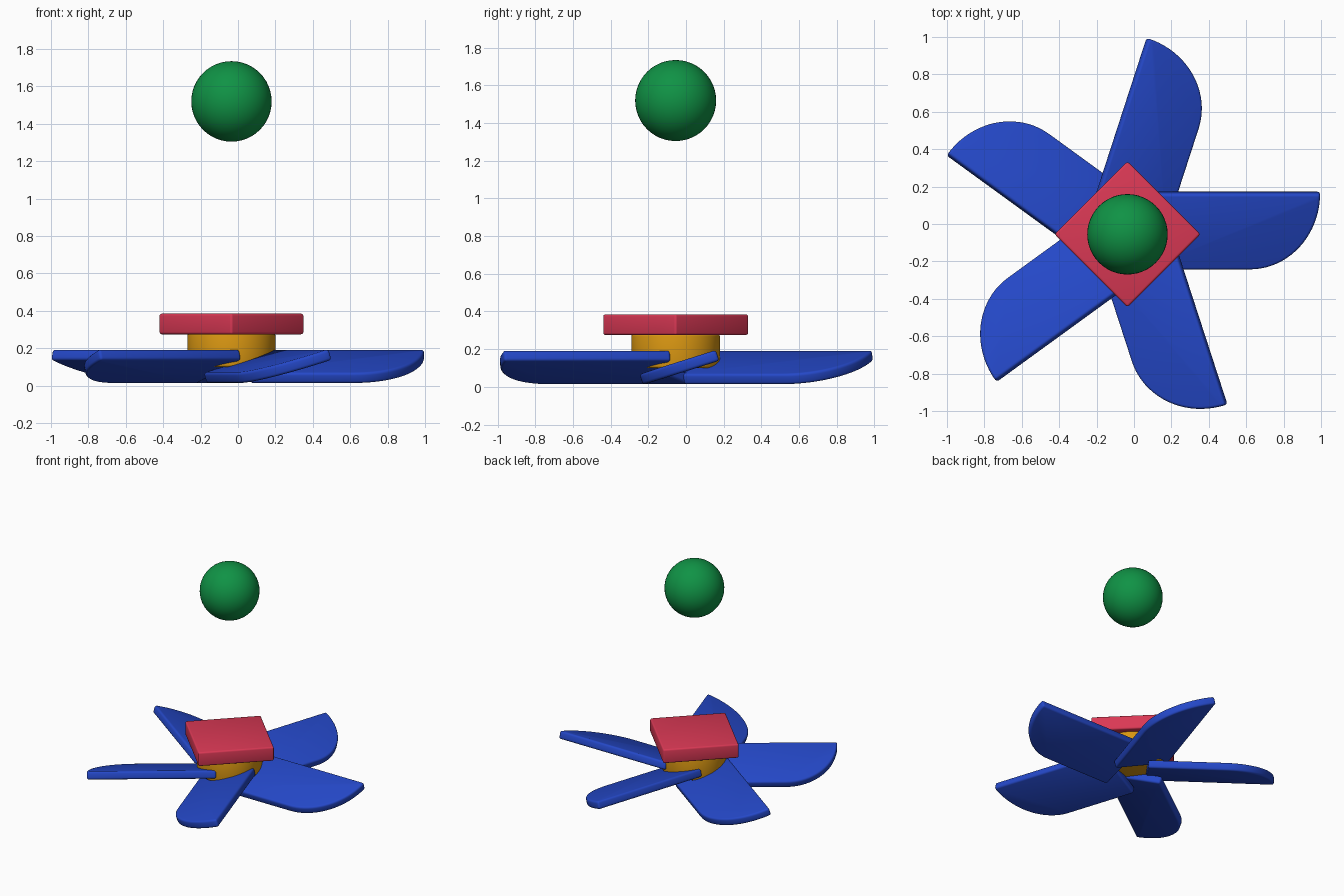
import bpy, bmesh, math
from mathutils import Matrix

if "Cube" in bpy.data.objects:
    bpy.data.objects.remove(bpy.data.objects["Cube"])

CX, CY = -0.035, -0.055   # rotor axis


def material(name, rgb):
    m = bpy.data.materials.new(name)
    m.diffuse_color = (*rgb, 1.0)
    m.use_nodes = True
    m.node_tree.nodes["Principled BSDF"].inputs["Base Color"].default_value = m.diffuse_color
    return m


BLUE = material("blue", (0.018, 0.065, 0.58))
RED = material("red", (0.70, 0.04, 0.09))
ORANGE = material("orange", (0.70, 0.31, 0.006))
GREEN = material("green", (0.005, 0.29, 0.06))


def finish(ob, name, mat, bevel=0.0):
    """Name, colour, round the edges and smooth the part."""
    ob.name = ob.data.name = name
    ob.data.materials.append(mat)
    bpy.ops.object.select_all(action='DESELECT')
    bpy.context.view_layer.objects.active = ob
    ob.select_set(True)
    if bevel:
        b = ob.modifiers.new("rounding", 'BEVEL')
        b.width, b.segments = bevel, 3
        b.limit_method, b.angle_limit = 'ANGLE', math.radians(40)
        bpy.ops.object.modifier_apply(modifier=b.name)
    bpy.ops.object.shade_smooth_by_angle(angle=math.radians(35))


# Five pitched blades: straight high edge, rounded outer low corner
WIDTH, THICK, PITCH = 0.425, 0.06, math.radians(17.5)
IN, OUT, CURVE = 0.10, 1.03, 0.375
h = WIDTH / 2
outline = [(IN, h), (IN, -h)]
for i in range(21):
    a = math.radians(90) * i / 20
    outline.append((OUT - CURVE + CURVE * math.sin(a), h - WIDTH * math.cos(a)))

for k in range(5):
    bm = bmesh.new()
    face = bm.faces.new([bm.verts.new((x, y, -THICK / 2)) for x, y in outline])
    ext = bmesh.ops.extrude_face_region(bm, geom=[face])
    top = [v for v in ext["geom"] if isinstance(v, bmesh.types.BMVert)]
    bmesh.ops.translate(bm, verts=top, vec=(0, 0, THICK))
    bm.transform(Matrix.Translation((CX, CY, 0.103))
                 @ Matrix.Rotation(math.radians(72 * k), 4, 'Z')
                 @ Matrix.Translation((0, 0.02, 0))
                 @ Matrix.Rotation(PITCH, 4, 'X'))
    bmesh.ops.recalc_face_normals(bm, faces=bm.faces)
    me = bpy.data.meshes.new("blade")
    bm.to_mesh(me)
    bm.free()
    ob = bpy.data.objects.new("blade", me)
    bpy.context.collection.objects.link(ob)
    finish(ob, f"blade_{k + 1}", BLUE, 0.015)

# Hub drum under the cap plate
bpy.ops.mesh.primitive_cylinder_add(vertices=64, radius=0.235, depth=0.18,
                                    location=(CX, CY, 0.19))
finish(bpy.context.object, "hub", ORANGE, 0.012)

# Square cap plate turned to a diamond
bpy.ops.mesh.primitive_cube_add(size=1, location=(CX, CY, 0.33),
                                rotation=(0, 0, math.radians(45)))
plate = bpy.context.object
plate.scale = (0.551, 0.551, 0.11)
bpy.ops.object.transform_apply(location=False, rotation=False, scale=True)
finish(plate, "cap_plate", RED, 0.012)

# Floating ball above the rotor
bpy.ops.mesh.primitive_uv_sphere_add(segments=48, ring_count=24, radius=0.215,
                                     location=(CX, CY, 1.52))
finish(bpy.context.object, "ball", GREEN)
